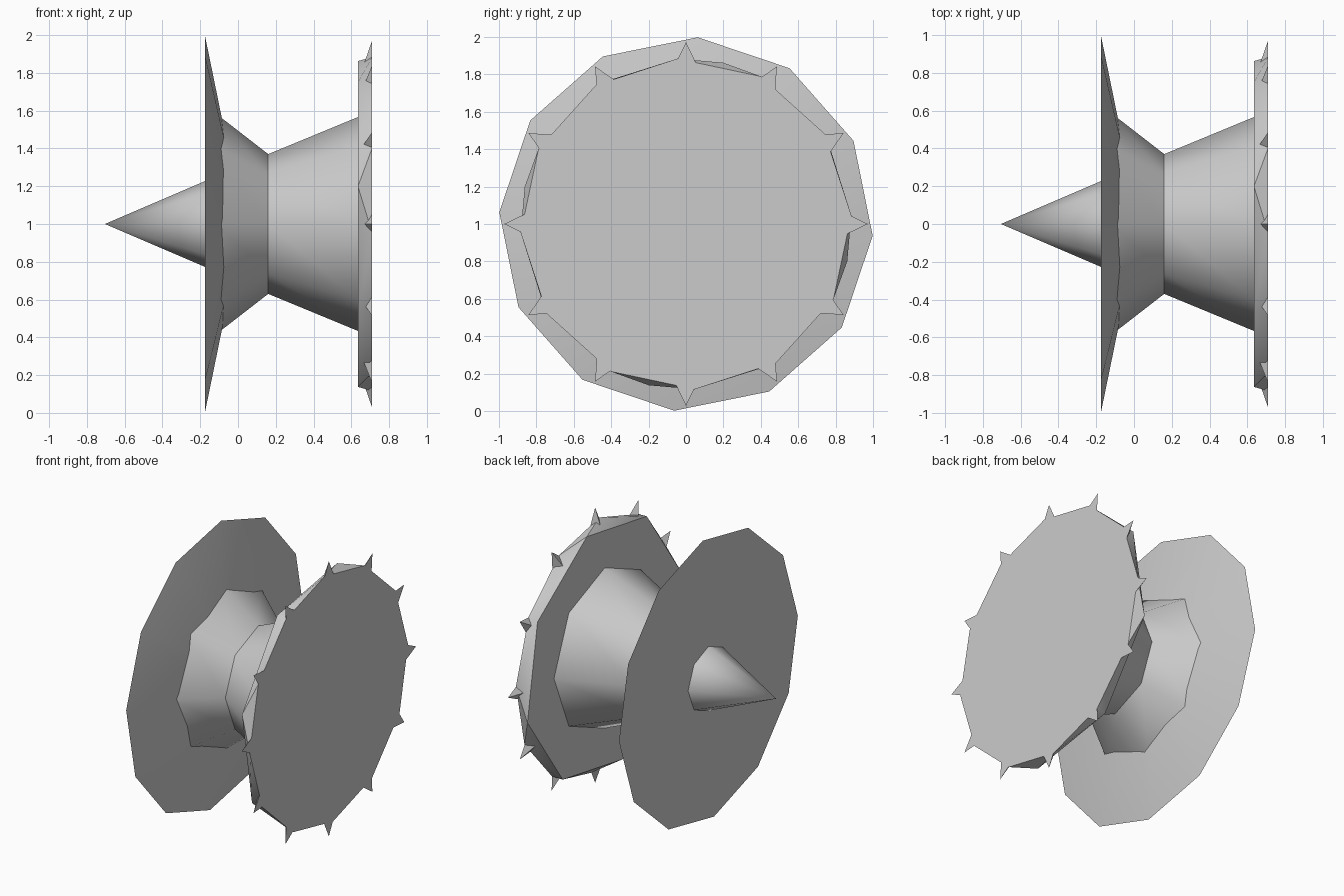
import bpy, bmesh
from math import sin, cos, radians, pi

if "Cube" in bpy.data.objects:
    bpy.data.objects.remove(bpy.data.objects["Cube"])


def ring(x, r, sides, phase):
    """Polygon around the x axis at height 1; phase in degrees from +y."""
    a0 = radians(phase)
    return [(x, r * cos(a0 + 2 * pi * i / sides), 1 + r * sin(a0 + 2 * pi * i / sides))
            for i in range(sides)]


def finish(name, bm, smooth=50):
    bmesh.ops.recalc_face_normals(bm, faces=bm.faces)
    me = bpy.data.meshes.new(name)
    bm.to_mesh(me)
    bm.free()
    ob = bpy.data.objects.new(name, me)
    bpy.context.collection.objects.link(ob)
    if smooth:
        bpy.ops.object.select_all(action='DESELECT')
        ob.select_set(True)
        bpy.context.view_layer.objects.active = ob
        bpy.ops.object.shade_smooth_by_angle(angle=radians(smooth))
    return ob


def lathe(name, profile, sides, phase):
    """Capped low-poly turning; a zero radius makes a point."""
    bm = bmesh.new()
    rings = []
    for x, r in profile:
        pts = ring(x, r, sides, phase) if r else [(x, 0, 1)]
        rings.append([bm.verts.new(p) for p in pts])
    for a, b in zip(rings, rings[1:]):
        for i in range(sides):
            j = (i + 1) % sides
            if len(a) == 1:
                bm.faces.new((a[0], b[i], b[j]))
            else:
                bm.faces.new((a[i], a[j], b[j], b[i]))
    for end in (rings[0], rings[-1]):
        if len(end) > 1:
            bm.faces.new(end)
    return finish(name, bm)


# Pointed tip, wide flange and waisted hub
lathe("tip_cone", [(-0.705, 0), (-0.175, 0.227)], 8, 90)
lathe("flange_disc", [(-0.175, 1.0), (-0.03, 0.29)], 12, 86.4)
lathe("waisted_hub", [(-0.12, 0.587), (0.16, 0.37), (0.637, 0.567)], 8, 90)

# Wheel: eight-sided back blended into a twelve-sided front
bm = bmesh.new()
for p in ring(0.635, 0.885, 8, 77) + ring(0.71, 0.885, 12, 93):
    bm.verts.new(p)
bmesh.ops.convex_hull(bm, input=bm.verts)
bmesh.ops.dissolve_limit(bm, angle_limit=radians(1), verts=bm.verts, edges=bm.edges)
finish("wheel", bm)

# Twelve three-sided spikes around the rim
bm = bmesh.new()
for k in range(12):
    a = k * pi / 6
    c, s = cos(a), sin(a)
    v = [bm.verts.new((x, r * c - t * s, 1 + r * s + t * c))
         for x, r, t in ((0.71, 0.8, 0.083), (0.71, 0.8, -0.083),
                         (0.65, 0.8, 0), (0.71, 0.972, 0))]
    for f in ((0, 1, 2), (0, 1, 3), (1, 2, 3), (2, 0, 3)):
        bm.faces.new([v[i] for i in f])
finish("rim_spikes", bm, smooth=0)
